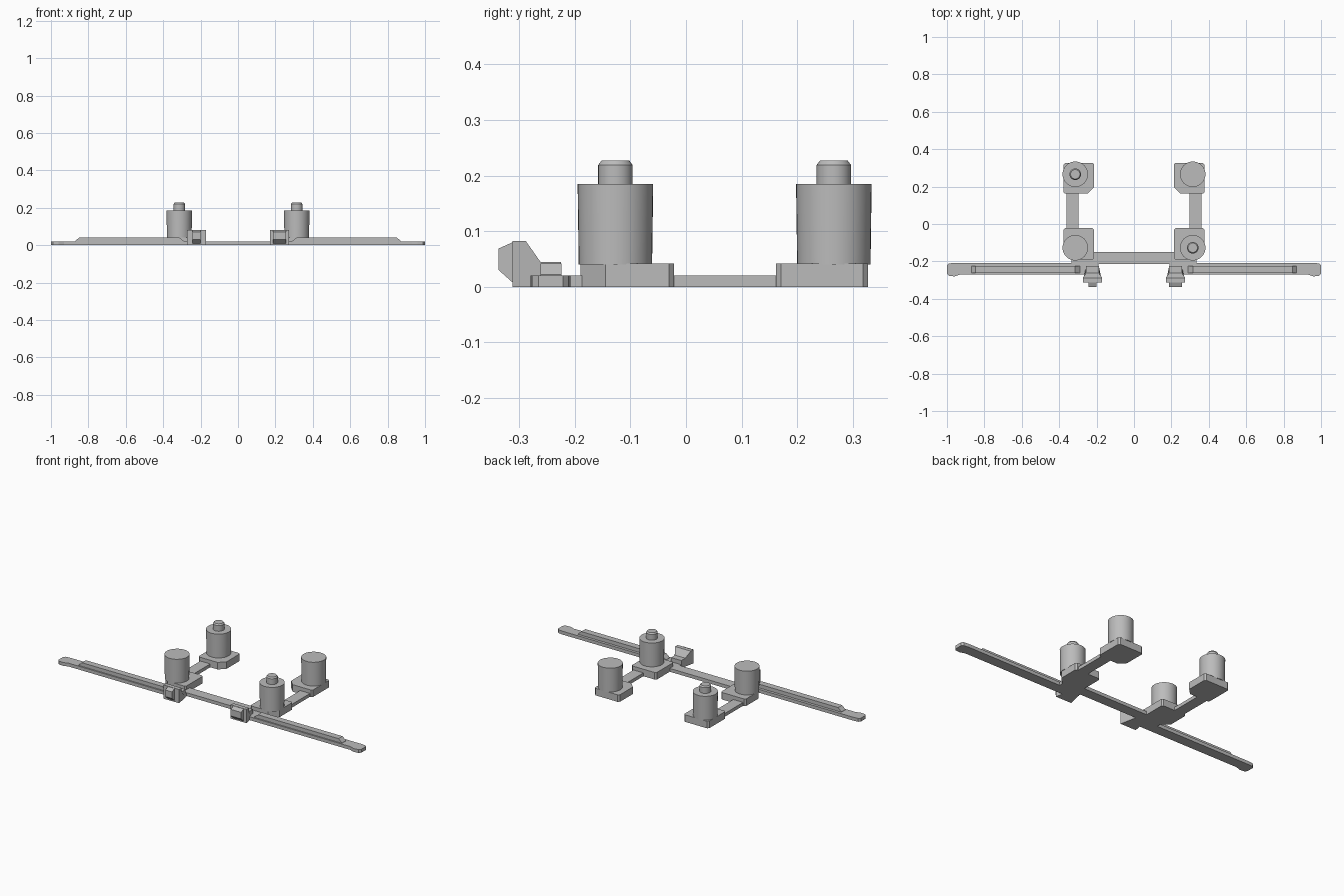
import bpy, bmesh, math
from mathutils import Vector

cube = bpy.data.objects.get("Cube")
if cube:
    bpy.data.objects.remove(cube, do_unlink=True)

grey = bpy.data.materials.new("plain grey")
grey.use_nodes = True
grey.diffuse_color = (0.5, 0.5, 0.5, 1)
grey.node_tree.nodes["Principled BSDF"].inputs["Base Color"].default_value = grey.diffuse_color


def finish(name, bm):
    bmesh.ops.recalc_face_normals(bm, faces=bm.faces)
    mesh = bpy.data.meshes.new(name)
    bm.to_mesh(mesh)
    bm.free()
    mesh.materials.append(grey)
    obj = bpy.data.objects.new(name, mesh)
    bpy.context.collection.objects.link(obj)
    return obj


def prism(name, points, extrude):
    """Extrude a closed 3D outline along a vector."""
    bm = bmesh.new()
    face = bm.faces.new([bm.verts.new(p) for p in points])
    res = bmesh.ops.extrude_face_region(bm, geom=[face], use_keep_orig=True)
    verts = [g for g in res["geom"] if isinstance(g, bmesh.types.BMVert)]
    bmesh.ops.translate(bm, verts=verts, vec=extrude)
    return finish(name, bm)


def plate(name, outline, height):
    return prism(name, [(x, y, 0) for x, y in outline], Vector((0, 0, height)))


def box(name, x0, x1, y0, y1, height):
    return plate(name, [(x0, y0), (x1, y0), (x1, y1), (x0, y1)], height)


def lathe(name, x, y, profile, sides):
    """Turn a radius/height profile around a vertical axis."""
    bm = bmesh.new()
    rings = []
    for r, z in profile:
        rings.append([bm.verts.new((x + r * math.cos(i * math.tau / sides),
                                    y + r * math.sin(i * math.tau / sides), z))
                      for i in range(sides)])
    for a, b in zip(rings, rings[1:]):
        for i in range(sides):
            j = (i + 1) % sides
            bm.faces.new((a[i], a[j], b[j], b[i])).smooth = True
    bm.faces.new(rings[0])
    bm.faces.new(rings[-1])
    obj = finish(name, bm)
    bpy.ops.object.select_all(action="DESELECT")
    obj.select_set(True)
    bpy.context.view_layer.objects.active = obj
    bpy.ops.object.shade_smooth_by_angle(angle=math.radians(30))


def pad(name, s, y0, y1, inner_cut, outer_cut):
    """Mounting pad with small corner cuts and adjustable front corners."""
    a, b, c = 0.213, 0.377, 0.009
    pts = [(a + inner_cut, y0), (b - outer_cut, y0), (b, y0 + outer_cut),
           (b, y1 - c), (b - c, y1), (a + c, y1), (a, y1 - c), (a, y0 + inner_cut)]
    plate(name, [(s * x, y) for x, y in pts], 0.042)


for s, side in ((1, "left"), (-1, "right")):
    # Pads and the bar joining them
    pad("back_pad_" + side, s, 0.162, 0.327, 0.035, 0.009)
    pad("front_pad_" + side, s, -0.19, -0.022, 0.009, 0.045)
    box("side_bar_" + side, s * 0.297, s * 0.362, -0.03, 0.17, 0.02)

    # Motors, with shafts on one diagonal
    for y, row, shaft in ((0.266, "back", s < 0), (-0.127, "front", s > 0)):
        x = s * 0.314
        lathe(f"{row}_motor_{side}", x, y, [(0.066, 0.04), (0.068, 0.185)], 40)
        if shaft:
            lathe(f"{row}_shaft_{side}", x, y,
                  [(0.031, 0.18), (0.031, 0.219), (0.025, 0.227)], 32)

    # Long front blade with a wider rounded tip
    blade = [(0.19, -0.27), (0.93, -0.27), (0.96, -0.28), (0.99, -0.277), (1, -0.265),
             (1, -0.221), (0.99, -0.211), (0.96, -0.208), (0.19, -0.208)]
    plate("blade_" + side, [(s * x, y) for x, y in blade], 0.02)
    ridge = [(0.29, 0.015), (0.87, 0.015), (0.87, 0.022), (0.848, 0.042), (0.315, 0.042), (0.29, 0.022)]
    prism("blade_ridge_" + side, [(s * x, -0.262, z) for x, z in ridge], Vector((0, 0.038, 0)))
    plate("blade_root_" + side,
          [(s * x, y) for x, y in ((0.19, -0.27), (0.3, -0.27), (0.335, -0.22), (0.335, -0.157), (0.19, -0.157))],
          0.02)

    # Sensor housing, narrower at the rear
    mid = s * 0.222
    profile = [(-0.312, 0), (-0.312, 0.082), (-0.288, 0.082), (-0.262, 0.045), (-0.225, 0.045), (-0.225, 0)]
    body = prism("sensor_housing_" + side, [(mid - 0.052, y, z) for y, z in profile], Vector((0.104, 0, 0)))
    for v in body.data.vertices:
        if v.co.y > -0.27:
            v.co.x = mid + (v.co.x - mid) * 0.65

    # Sensor nose
    half = 0.034 if s > 0 else 0.022
    nose = [(-0.31, 0.006), (-0.337, 0.03), (-0.337, 0.069), (-0.31, 0.081)]
    prism("sensor_nose_" + side, [(mid - half, y, z) for y, z in nose], Vector((2 * half, 0, 0)))

# Bar joining the two halves
box("cross_bar", -0.25, 0.25, -0.213, -0.151, 0.02)
